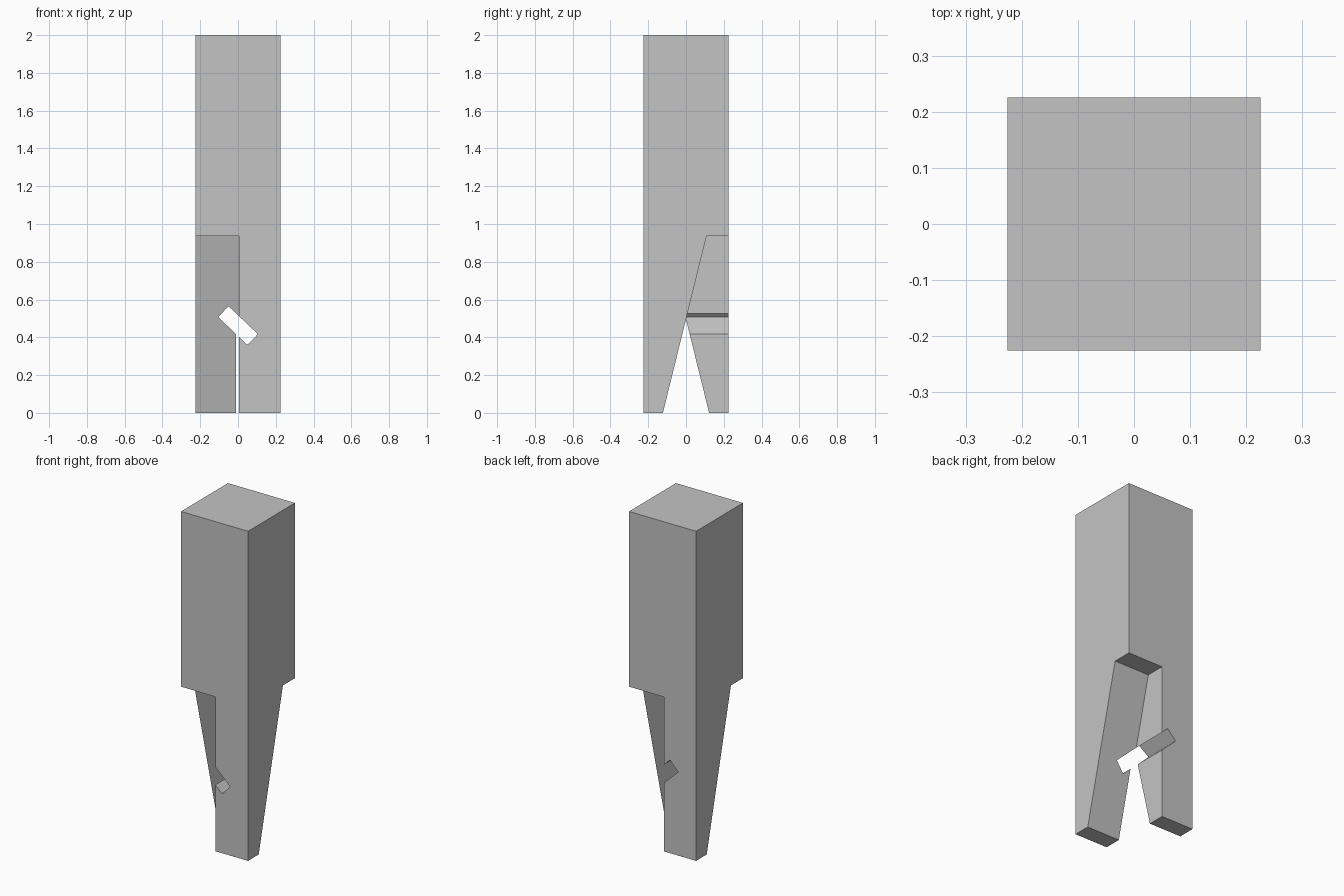
import bpy, bmesh
from mathutils import Vector

if "Cube" in bpy.data.objects:
    bpy.data.objects.remove(bpy.data.objects["Cube"])

HALF = 0.225      # half width of the square post
CUT_TOP = 0.937   # height of the joint shoulders

grey = bpy.data.materials.new("plain grey")
grey.diffuse_color = (0.55, 0.55, 0.55, 1)
grey.use_nodes = True
grey.node_tree.nodes["Principled BSDF"].inputs["Base Color"].default_value = grey.diffuse_color


def prism(name, base, depth):
    """Extrude a flat polygon of 3D points along a depth vector."""
    bm = bmesh.new()
    face = bm.faces.new([bm.verts.new(p) for p in base])
    out = bmesh.ops.extrude_face_region(bm, geom=[face])
    moved = [g for g in out["geom"] if isinstance(g, bmesh.types.BMVert)]
    bmesh.ops.translate(bm, verts=moved, vec=Vector(depth))
    bmesh.ops.recalc_face_normals(bm, faces=bm.faces)
    mesh = bpy.data.meshes.new(name)
    bm.to_mesh(mesh)
    bm.free()
    obj = bpy.data.objects.new(name, mesh)
    bpy.context.collection.objects.link(obj)
    mesh.materials.append(grey)
    return obj


# Square post
h = HALF
post = prism("post", [(-h, -h, 0), (h, -h, 0), (h, h, 0), (-h, h, 0)], (0, 0, 2))


# Sloping half cuts: front of the left half, back of the right half.
# They overlap a little in x, which leaves the slit between the two legs.
def slope_cut(name, side, x0, x1):
    profile = [(-0.4, -0.1), (0.147, -0.1), (-0.109, CUT_TOP), (-0.4, CUT_TOP)]
    return prism(name, [(x0, side * y, z) for y, z in profile], (x1 - x0, 0, 0))


front_cut = slope_cut("front_cut", 1, -0.4, 0.005)
back_cut = slope_cut("back_cut", -1, -0.01, 0.4)

# Slanted rectangular key slot, front to back
slot = prism("key_slot", [(-0.05, -0.4, 0.565), (0.105, -0.4, 0.417),
                          (0.05, -0.4, 0.36), (-0.105, -0.4, 0.507)], (0, 0.8, 0))

for cutter in (front_cut, back_cut, slot):
    cutter.hide_render = True
    cutter.hide_viewport = True
    cutter.display_type = 'WIRE'
    mod = post.modifiers.new(cutter.name, 'BOOLEAN')
    mod.operation = 'DIFFERENCE'
    mod.solver = 'EXACT'
    mod.object = cutter
